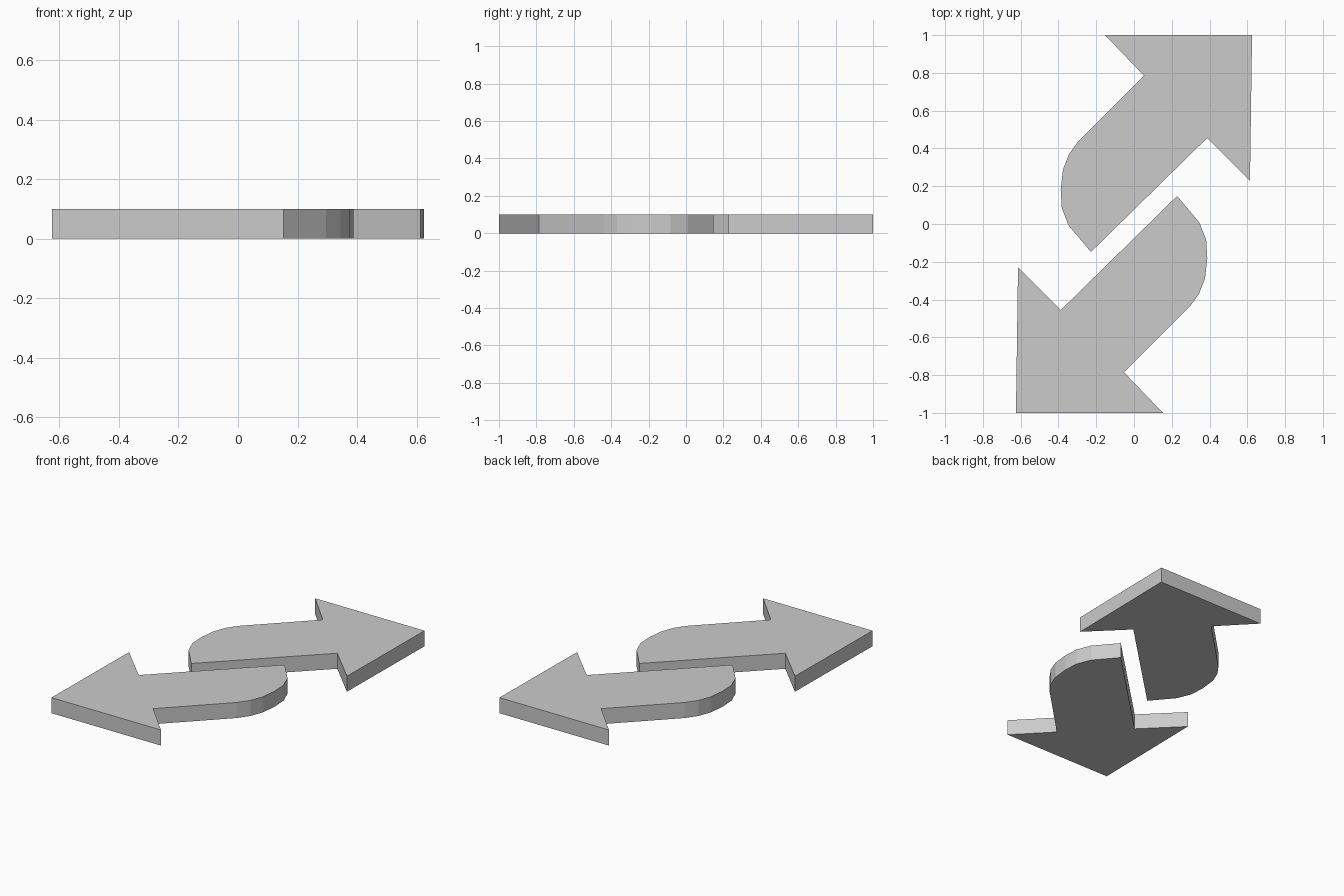
import bpy, bmesh
from math import cos, sin, pi

if "Cube" in bpy.data.objects:
    bpy.data.objects.remove(bpy.data.objects["Cube"])

THICKNESS = 0.1

# Arrow outline: head, inner straight edge, rounded tail, outer straight edge
OUTLINE = [
    (-0.153, 1.0), (0.053, 0.785),
    (-0.295, 0.438), (-0.345, 0.368), (-0.376, 0.288), (-0.388, 0.18),
    (-0.382, 0.083), (-0.346, -0.008), (-0.228, -0.148),
    (0.387, 0.455), (0.614, 0.228), (0.625, 1.0),
]


def arrow(name, angle):
    """Flat arrow plate, turned about the centre by angle."""
    c, s = cos(angle), sin(angle)
    bm = bmesh.new()
    verts = [bm.verts.new((x * c - y * s, x * s + y * c, 0)) for x, y in OUTLINE]
    base = bm.faces.new(verts)
    top = bmesh.ops.extrude_face_region(bm, geom=[base])["geom"]
    moved = [g for g in top if isinstance(g, bmesh.types.BMVert)]
    bmesh.ops.translate(bm, verts=moved, vec=(0, 0, THICKNESS))
    bmesh.ops.recalc_face_normals(bm, faces=bm.faces)
    mesh = bpy.data.meshes.new(name)
    bm.to_mesh(mesh)
    bm.free()
    obj = bpy.data.objects.new(name, mesh)
    bpy.context.collection.objects.link(obj)
    return obj


# Two identical arrows pointing opposite ways
arrow("upper_arrow", 0)
arrow("lower_arrow", pi)
